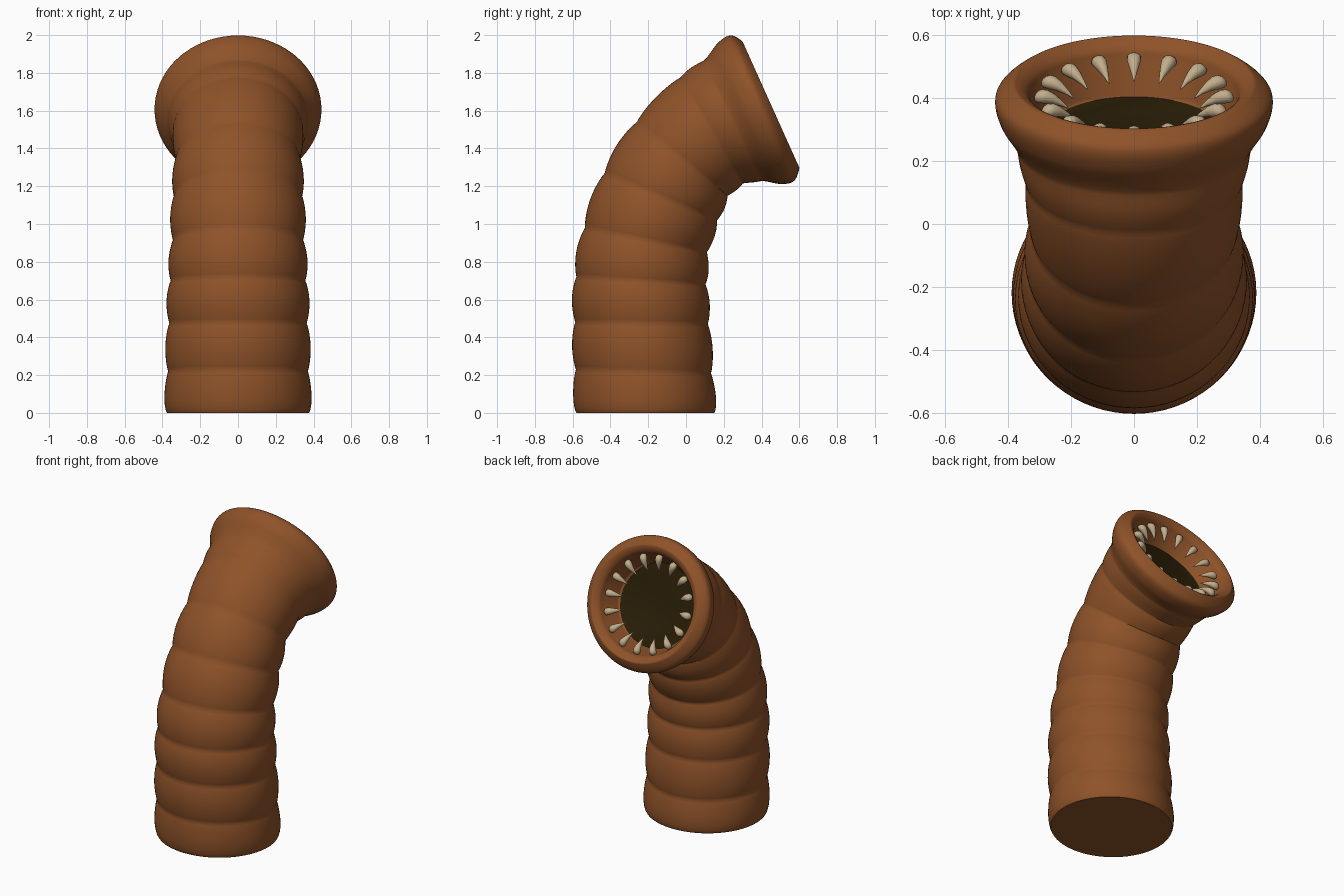
import bpy, bmesh, math
from mathutils import Vector

cube = bpy.data.objects.get("Cube")
if cube:
    bpy.data.objects.remove(cube)


def material(name, rgb):
    m = bpy.data.materials.new(name)
    m.use_nodes = True
    m.diffuse_color = (*rgb, 1)
    b = m.node_tree.nodes["Principled BSDF"]
    b.inputs["Base Color"].default_value = (*rgb, 1)
    b.inputs["Roughness"].default_value = 0.8
    return m


BROWN = material("brown skin", (0.272, 0.085, 0.022))
DARK = material("dark throat", (0.021, 0.012, 0.002))
IVORY = material("ivory teeth", (0.54, 0.42, 0.26))

SEGS = 72
X = Vector((1, 0, 0))
AXIS = Vector((0, 0.913, 0.407))      # direction the mouth faces
DOWN = Vector((0, 0.407, -0.913))     # towards the lower lip
MOUTH = Vector((0, 0.448, 1.63))


def finish(bm, name, mats, angle):
    bmesh.ops.recalc_face_normals(bm, faces=bm.faces[:])
    me = bpy.data.meshes.new(name)
    bm.to_mesh(me)
    bm.free()
    for m in mats:
        me.materials.append(m)
    ob = bpy.data.objects.new(name, me)
    bpy.context.collection.objects.link(ob)
    bpy.ops.object.select_all(action='DESELECT')
    ob.select_set(True)
    bpy.context.view_layer.objects.active = ob
    bpy.ops.object.shade_smooth_by_angle(angle=math.radians(angle))


def skin(bm, rings):
    """Bridge rings of points; return the rings as vertices."""
    rows = [[bm.verts.new(p) for p in r] for r in rings]
    for a, b in zip(rows, rows[1:]):
        for i in range(len(a)):
            j = (i + 1) % len(a)
            bm.faces.new((a[i], a[j], b[j], b[i]))
    return rows


def cross_section(q, swell, widen):
    """Ring whose far-back and far-front points are (y, z) pairs in q."""
    back, front = Vector((0, q[0], q[1])), Vector((0, q[2], q[3]))
    c, h = (back + front) / 2, (front - back) / 2
    r = h.length
    h = h * (1 + swell / r)
    w = r + widen + swell
    return [c + h * math.cos(t) + X * (w * math.sin(t))
            for t in (2 * math.pi * i / SEGS for i in range(SEGS))]


def mouth_ring(depth, radius):
    c = MOUTH - AXIS * depth
    a, b = c - DOWN * radius, c + DOWN * radius
    return (a.y, a.z, b.y, b.z)


def spline(p, i, t):
    a, b, c, d = (p[max(0, min(len(p) - 1, i + k))] for k in (-1, 0, 1, 2))
    return [0.5 * (2 * q + (r - o) * t + (2 * o - 5 * q + 4 * r - s) * t * t
                   + (3 * q - o - 3 * r + s) * t ** 3)
            for o, q, r, s in zip(a, b, c, d)]


# Creases between the body folds: back y, z and front y, z
creases = [
    (-0.580, 0.00, 0.150, 0.00), (-0.583, 0.23, 0.132, 0.21),
    (-0.586, 0.48, 0.115, 0.47), (-0.580, 0.72, 0.103, 0.68),
    (-0.535, 0.98, 0.110, 0.85), (-0.430, 1.27, 0.163, 1.02),
    (-0.260, 1.54, 0.220, 1.15), (-0.030, 1.775, 0.300, 1.215)]
# Flared lip, then the funnel down to the throat
lip = [(0.095, 1.866, 0.400, 1.228), (0.170, 1.960, 0.500, 1.212),
       (0.235, 1.998, 0.570, 1.226), (0.292, 1.972, 0.599, 1.290),
       mouth_ring(0.002, 0.350), mouth_ring(0.024, 0.322),
       mouth_ring(0.062, 0.306), mouth_ring(0.165, 0.264)]
path = creases + lip
swells = [0.016, 0.018, 0.018, 0.018, 0.018, 0.017, 0.014, 0.007]

rings = []
STEPS = 14
for i in range(len(path) - 1):
    amp = swells[i] if i < len(swells) else 0
    for s in range(STEPS):
        t = s / STEPS
        bulge = amp * math.sin(math.pi * t) ** 0.8 if s else 0
        widen = 0.011 + 0.001 * min(i + t, 8)
        rings.append(cross_section(spline(path, i, t), bulge, widen))
rings.append(cross_section(path[-1], 0, 0.01))

# Body with closed base and dark throat floor
bm = bmesh.new()
rows = skin(bm, rings)
bm.faces.new(rows[0])
throat = bm.faces.new(rows[-1])
throat.material_index = 1
finish(bm, "ringed_body", [BROWN, DARK], 50)

# Teeth: curved teardrops around the inside of the lip
TEETH = 16
profile = [(0.0, 0.006), (0.05, 0.017), (0.14, 0.023), (0.30, 0.023),
           (0.52, 0.017), (0.76, 0.009), (1.0, 0.001)]
for k in range(TEETH):
    a = 2 * math.pi * k / TEETH
    out = DOWN * math.cos(a) + X * math.sin(a)
    side = AXIS.cross(out)
    root = MOUTH - AXIS * 0.043 + out * 0.315
    heading = -out * 0.108 - AXIS * 0.045
    across = heading.normalized().cross(side)
    tooth = []
    for t, r in profile:
        c = root + heading * t + AXIS * (0.012 * math.sin(math.pi * t))
        tooth.append([c + side * (r * math.cos(u)) + across * (r * math.sin(u))
                      for u in (2 * math.pi * n / 12 for n in range(12))])
    bm = bmesh.new()
    rows = skin(bm, tooth)
    bm.faces.new(rows[0])
    bm.faces.new(rows[-1])
    finish(bm, f"tooth_{k + 1}", [IVORY], 60)
